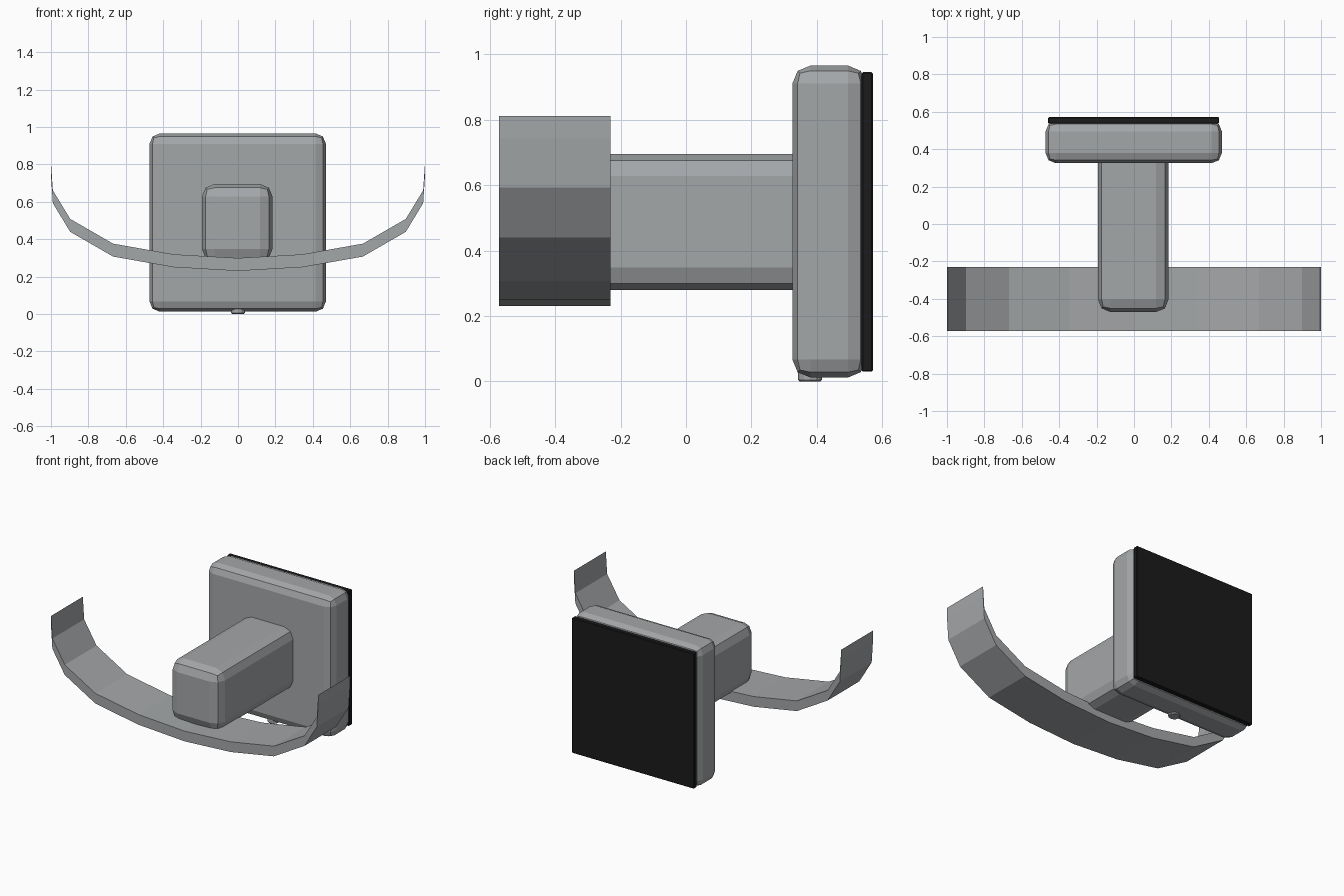
import bpy, bmesh
from mathutils import Vector

if "Cube" in bpy.data.objects:
    bpy.data.objects.remove(bpy.data.objects["Cube"])


def material(name, rgb):
    m = bpy.data.materials.new(name)
    m.diffuse_color = (*rgb, 1)
    m.use_nodes = True
    m.node_tree.nodes["Principled BSDF"].inputs["Base Color"].default_value = m.diffuse_color
    return m


METAL = material("brushed_metal", (0.37, 0.385, 0.395))
RUBBER = material("black_pad", (0.011, 0.011, 0.011))


def finish(bm, name, mat):
    bmesh.ops.recalc_face_normals(bm, faces=bm.faces)
    me = bpy.data.meshes.new(name)
    bm.to_mesh(me)
    bm.free()
    me.materials.append(mat)
    ob = bpy.data.objects.new(name, me)
    bpy.context.collection.objects.link(ob)
    return ob


def box(name, lo, hi, mat, bevel=0, segments=2):
    lo, hi = Vector(lo), Vector(hi)
    bm = bmesh.new()
    bmesh.ops.create_cube(bm, size=1)
    for v in bm.verts:
        v.co = (lo + hi) / 2 + v.co * (hi - lo)
    if bevel:
        bmesh.ops.bevel(bm, geom=bm.edges[:], offset=bevel, segments=segments,
                        profile=0.5, affect='EDGES')
    return finish(bm, name, mat)


# wall plate, rear pad and square post
box("wall_plate", (-0.473, 0.325, 0.012), (0.47, 0.55, 0.965), METAL, 0.055)
box("rear_pad", (-0.459, 0.537, 0.03), (0.455, 0.571, 0.945), RUBBER, 0.004, 1)
box("post", (-0.193, -0.471, 0.28), (0.185, 0.40, 0.695), METAL, 0.068)

# curved hook band: lower outline mirrored, upper outline is the same raised
half = [(0, 0.23), (0.345, 0.25), (0.668, 0.307), (0.897, 0.439),
        (0.99, 0.592), (1.0, 0.742)]
lower = [(-x, z) for x, z in half[:0:-1]] + half
upper = [(x, z + 0.069) for x, z in lower]
bm = bmesh.new()
rows = [[bm.verts.new((x, y, z)) for x, z in line]
        for line, y in ((lower, -0.571), (upper, -0.571),
                        (upper, -0.231), (lower, -0.231))]
for r in range(4):
    a, b = rows[r], rows[(r + 1) % 4]
    for i in range(len(a) - 1):
        bm.faces.new((a[i], a[i + 1], b[i + 1], b[i]))
for i in (0, -1):
    bm.faces.new([row[i] for row in rows])
finish(bm, "hook_band", METAL)

# small set screw under the plate
bm = bmesh.new()
bmesh.ops.create_cone(bm, cap_ends=True, segments=12, radius1=0.037,
                      radius2=0.037, depth=0.04)
rim = [e for e in bm.edges if all(v.co.z < 0 for v in e.verts)]
bmesh.ops.bevel(bm, geom=rim, offset=0.005, segments=1, affect='EDGES')
bmesh.ops.translate(bm, verts=bm.verts, vec=(0, 0.379, 0.02))
finish(bm, "set_screw", METAL)
